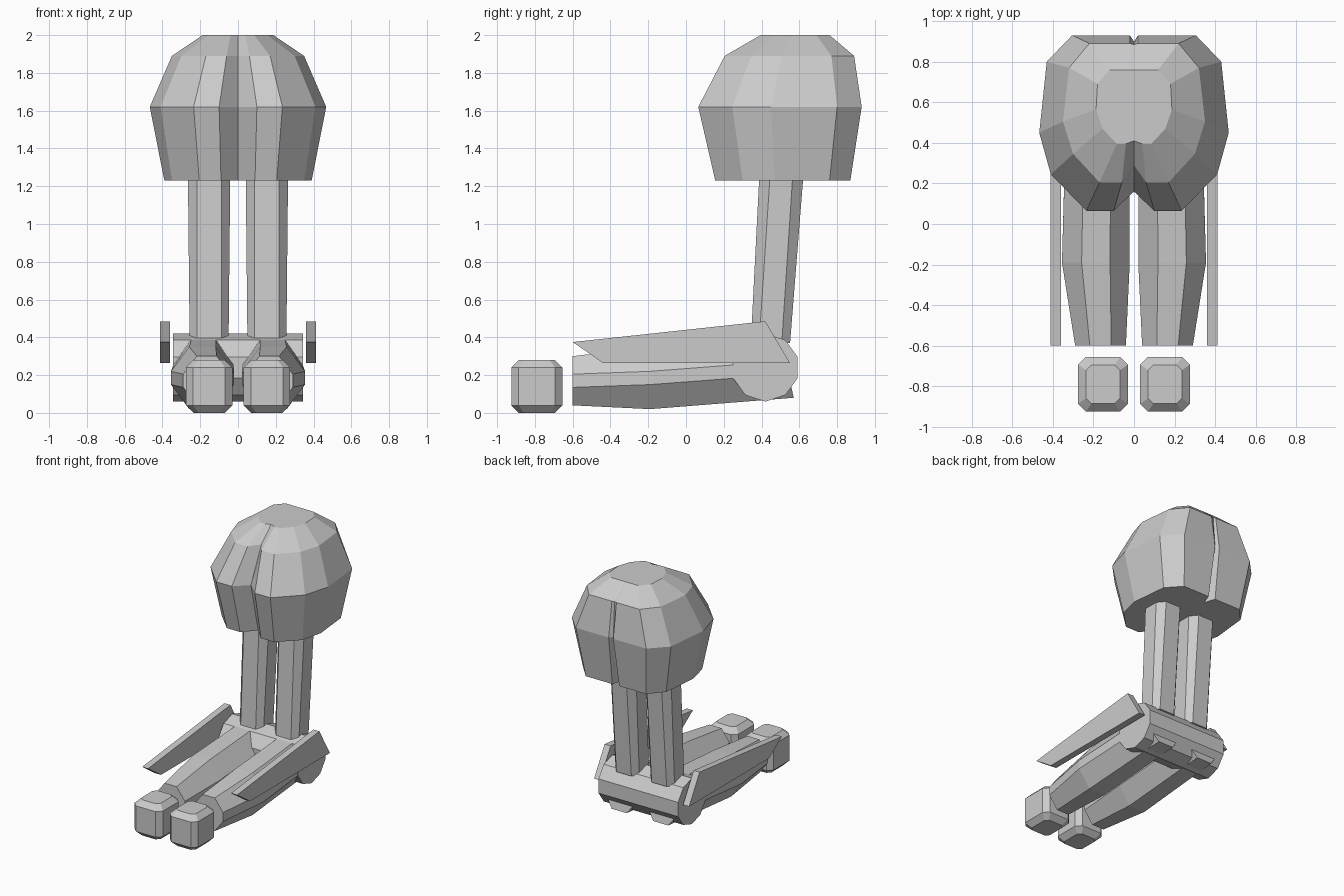
import bpy, bmesh
from math import sin, cos, pi

if "Cube" in bpy.data.objects:
    bpy.data.objects.remove(bpy.data.objects["Cube"])


def loft(name, rings):
    """Skin a stack of equal-length point rings and cap both ends."""
    bm = bmesh.new()
    vs = [[bm.verts.new(p) for p in r] for r in rings]
    n = len(vs[0])
    for a, b in zip(vs, vs[1:]):
        for i in range(n):
            j = (i + 1) % n
            bm.faces.new((a[i], a[j], b[j], b[i]))
    bm.faces.new(vs[0][::-1])
    bm.faces.new(vs[-1])
    bmesh.ops.recalc_face_normals(bm, faces=bm.faces)
    me = bpy.data.meshes.new(name)
    bm.to_mesh(me)
    bm.free()
    ob = bpy.data.objects.new(name, me)
    bpy.context.collection.objects.link(ob)
    return ob


def octagon(cu, cv, hu, hv, fu, fv):
    """Eight-sided section; fu and fv are the flat half-lengths."""
    return [(cu + u, cv + v) for u, v in (
        (hu, -fv), (hu, fv), (fu, hv), (-fu, hv),
        (-hu, fv), (-hu, -fv), (-fu, -hv), (fu, -hv))]


def prism_x(name, profile, x0, x1):
    return loft(name, [[(x, y, z) for y, z in profile] for x in (x0, x1)])


# Faceted upper mass, split by a groove at front and back
halves = {
    1.23: [(0, .25), (.09, .155), (.205, .155), (.35, .30), (.39, .47),
           (.36, .76), (.26, .87), (.03, .87), (0, .78)],
    1.62: [(0, .16), (.10, .065), (.235, .065), (.41, .245), (.467, .45),
           (.43, .80), (.305, .93), (.02, .93), (0, .90)],
    1.89: [(0, .29), (.06, .205), (.17, .205), (.30, .345), (.35, .505),
           (.32, .77), (.22, .89), (.02, .89), (0, .885)],
    2.0: [(0, .41), (.04, .395), (.085, .395), (.155, .47), (.187, .565),
          (.18, .69), (.12, .76), (.02, .76), (0, .76)],
}
rings = []
for z, half in halves.items():
    full = half + [(-x, y) for x, y in half[-2:0:-1]]
    rings.append([(x, y, z) for x, y in full])
loft("upper_mass", rings)

# Ten-sided cross bar
bar = [(.42 + .18 * sin(i * pi / 5), .24 + .18 * cos(i * pi / 5)) for i in range(10)]
prism_x("cross_bar", bar, -.345, .345)

flap = [(-.60, .375), (.42, .485), (.55, .265), (-.44, .265)]

for s, side in ((-1, "left"), (1, "right")):
    # Leaning upright post
    posts = []
    for z, cy, hx, hy in ((.37, .447, .103, .104), (1.35, .511, .113, .118)):
        posts.append([(s * x, y, z) for x, y in
                      octagon(.153, cy, hx, hy, .065, .06)])
    loft(side + "_post", posts)

    # Forward limb, widest in the middle, with a slanted rear end
    limb = []
    for y, lean, cx, cz, hx, hz in ((-.60, 0, .165, .17, .125, .13),
                                    (-.19, 0, .188, .185, .167, .165),
                                    (.535, -.22, .18, .24, .155, .16)):
        limb.append([(s * x, y + lean * (z - cz), z) for x, z in
                     octagon(cx, cz, hx, hz, hx * .42, .035)])
    loft(side + "_limb", limb)

    # Chamfered foot block
    foot = []
    for z, d in ((0, .04), (.04, 0), (.24, 0), (.28, .04)):
        foot.append([(s * x, y, z) for x, y in
                     octagon(.153, -.79, .123 - d, .135 - d, .085 - d * .7, .097 - d * .7)])
    loft(side + "_foot", foot)

    # Thin side flap
    prism_x(side + "_flap", flap, s * .36, s * .412)
